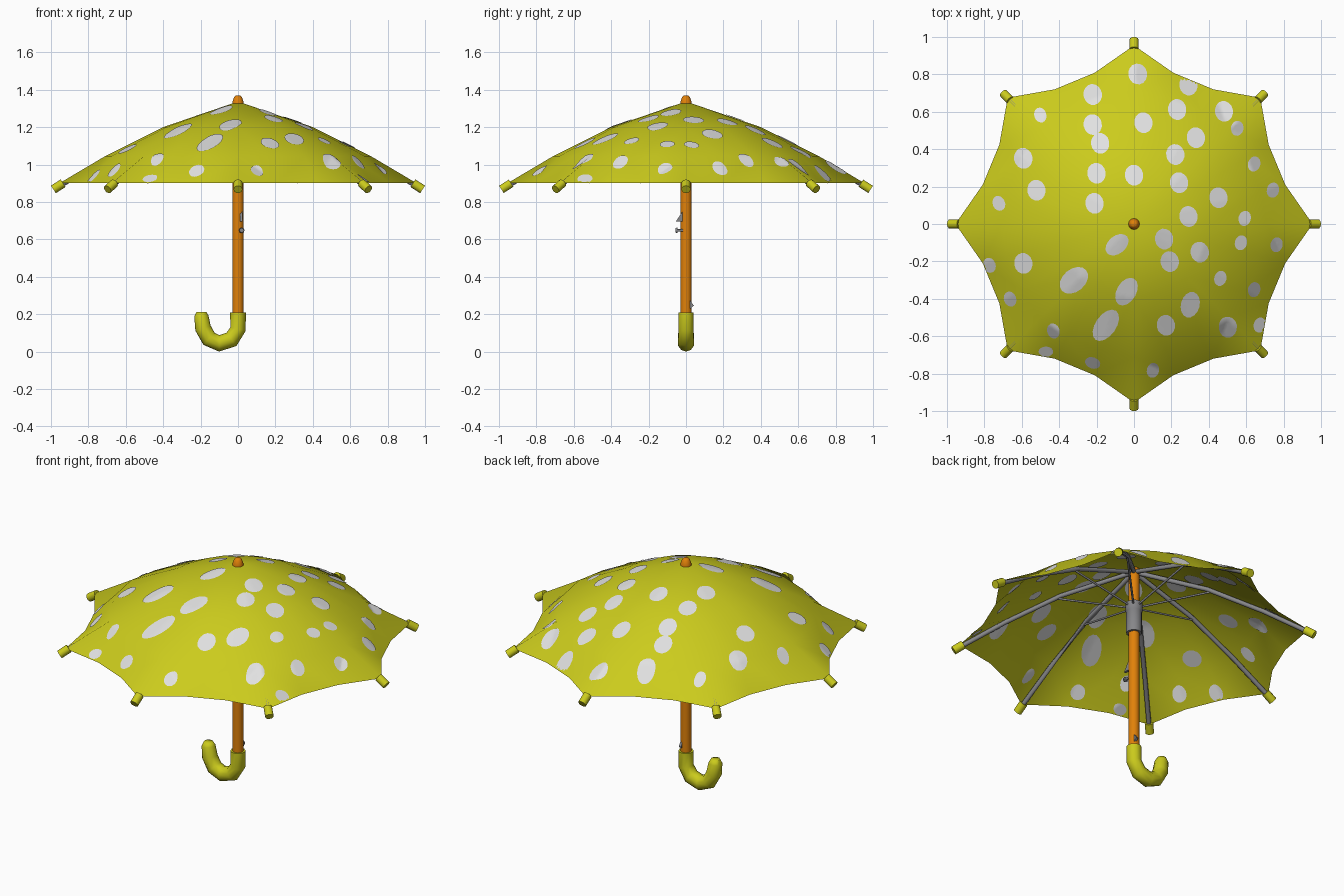
import bpy, bmesh, math
from mathutils import Vector
from mathutils.bvhtree import BVHTree

if "Cube" in bpy.data.objects:
    bpy.data.objects.remove(bpy.data.objects["Cube"])


def material(name, rgb):
    m = bpy.data.materials.new(name)
    m.diffuse_color = (*rgb, 1)
    m.use_nodes = True
    m.node_tree.nodes["Principled BSDF"].inputs["Base Color"].default_value = m.diffuse_color
    return m


YELLOW = material("yellow", (0.60, 0.60, 0.012))
WHITE = material("white", (0.75, 0.75, 0.75))
ORANGE = material("orange", (0.75, 0.22, 0.003))
GREY = material("grey", (0.24, 0.24, 0.25))


def finish(bm, name, mat, angle=65):
    me = bpy.data.meshes.new(name)
    bm.to_mesh(me)
    bm.free()
    me.materials.append(mat)
    ob = bpy.data.objects.new(name, me)
    bpy.context.collection.objects.link(ob)
    bpy.ops.object.select_all(action='DESELECT')
    ob.select_set(True)
    bpy.context.view_layer.objects.active = ob
    bpy.ops.object.shade_smooth_by_angle(angle=math.radians(angle))
    return ob


def add_tube(bm, pts, radii, sides):
    """Capped tube along points, with one radius per point."""
    pts = [Vector(p) for p in pts]
    rings = []
    for i, p in enumerate(pts):
        t = (pts[min(i + 1, len(pts) - 1)] - pts[max(i - 1, 0)]).normalized()
        side = Vector((0, 1, 0)) if abs(t.y) < 0.9 else Vector((1, 0, 0))
        u = t.cross(side).normalized()
        v = t.cross(u)
        rings.append([bm.verts.new(p + radii[i] * (math.cos(a) * u + math.sin(a) * v))
                      for a in (2 * math.pi * k / sides for k in range(sides))])
    for a, b in zip(rings, rings[1:]):
        for k in range(sides):
            n = (k + 1) % sides
            bm.faces.new((a[k], a[n], b[n], b[k]))
    bm.faces.new(rings[0][::-1])
    bm.faces.new(rings[-1])


def tube(name, mat, pts, radii, sides=12):
    bm = bmesh.new()
    add_tube(bm, pts, radii, sides)
    return finish(bm, name, mat)


def radial(name, mat, rz, radii, sides):
    """One tube per rib, given as (distance from axis, height) points."""
    bm = bmesh.new()
    for k in range(8):
        c, s = math.cos(k * math.pi / 4), math.sin(k * math.pi / 4)
        add_tube(bm, [(r * c, r * s, z) for r, z in rz], radii, sides)
    return finish(bm, name, mat)


# Canopy: eight bulging panels whose hems curve in between the ribs
PROFILE = [(0.4, 1.2, 0.985), (0.71, 1.045, 0.985), (0.955, 0.9, 0.875)]
bm = bmesh.new()
apex = bm.verts.new((0, 0, 1.337))
rows = []
for r, z, pinch in PROFILE:
    row = []
    for k in range(24):
        a = math.radians(45 * (k // 3) + (0, 14.5, 30.5)[k % 3])
        d = r if k % 3 == 0 else r * pinch
        row.append(bm.verts.new((d * math.cos(a), d * math.sin(a), z)))
    rows.append(row)
for k in range(24):
    n = (k + 1) % 24
    bm.faces.new((apex, rows[0][k], rows[0][n]))
    for a, b in zip(rows, rows[1:]):
        bm.faces.new((a[k], b[k], b[n], a[n]))
bmesh.ops.triangulate(bm, faces=bm.faces[:])
tree = BVHTree.FromBMesh(bm)
canopy = finish(bm, "canopy", YELLOW)
# Crease along the ribs, where the panels are sewn together
sharp = canopy.data.attributes.get("sharp_edge") or \
    canopy.data.attributes.new("sharp_edge", 'BOOLEAN', 'EDGE')
for e in canopy.data.edges:
    p, q = (canopy.data.vertices[i].co for i in e.vertices)
    m = (p + q) / 2
    on_rib = abs(p.x * q.y - p.y * q.x) < 1e-4
    turn = math.degrees(math.atan2(m.y, m.x)) % 45
    sharp.data[e.index].value = on_rib and min(turn, 45 - turn) < 1

# Spots: thin plates draped on both sides of the canopy
ROUND = [(.02, .80), (.29, .74), (-.22, .69), (.23, .61), (.48, .60), (-.22, .53), (.05, .54),
         (-.18, .43), (.33, .46), (-.59, .35), (.22, .37), (-.20, .27), (0, .26), (-.52, .18),
         (.24, .22), (.45, .14), (-.21, .11), (.29, .04), (.16, -.08), (.19, -.20), (.35, -.15),
         (-.59, -.21), (.17, -.54), (.50, -.55)]
SMALL = [(-.50, .58), (.55, .51), (.64, .32), (.74, .18), (-.72, .11), (.59, .03), (.57, -.10),
         (.76, -.11), (-.77, -.22), (.46, -.29), (.64, -.35), (-.66, -.40), (-.43, -.57),
         (.67, -.54), (.10, -.78)]
# x, y, half length, half width, turn in degrees
LONG = [(-.09, -.11, .07, .047, 40), (-.32, -.30, .085, .06, 40), (-.04, -.36, .08, .052, 60),
        (.30, -.43, .07, .05, 75), (-.15, -.54, .095, .055, 55), (-.47, -.68, .04, .027, 0),
        (-.22, -.74, .042, .03, -20)]
spots = [(x, y, .056, .049, 100) for x, y in ROUND]
spots += [(x, y, .041, .033, 75 if x > 0 else 110) for x, y in SMALL] + LONG
bm = bmesh.new()
N = 16
for x, y, la, lb, turn in spots:
    ct, st = math.cos(math.radians(turn)), math.sin(math.radians(turn))
    for off in (0.004, -0.004):
        def drape(f, k):
            u = la * f * math.cos(2 * math.pi * k / N)
            v = lb * f * math.sin(2 * math.pi * k / N)
            px, py = x + u * ct - v * st, y + u * st + v * ct
            hit, nor = tree.ray_cast(Vector((px, py, 3)), Vector((0, 0, -1)))[:2]
            if hit is None:
                return None
            return bm.verts.new(hit + nor * (off if nor.z > 0 else -off))

        rings = [[drape(f, k) for k in range(N)] for f in (0.25, 0.5, 0.75, 1)]
        mid = drape(0, 0)
        quads = []
        for k in range(N):
            n = (k + 1) % N
            quads.append((mid, rings[0][k], rings[0][n]))
            for a, b in zip(rings, rings[1:]):
                quads.append((a[k], b[k], b[n], a[n]))
        for q in quads:
            if all(q):
                bm.faces.new(q if off > 0 else q[::-1])
bmesh.ops.delete(bm, geom=[v for v in bm.verts if not v.link_faces], context='VERTS')
finish(bm, "canopy_spots", WHITE)

# Shaft and top cap
tube("shaft", ORANGE, [(0, 0, 0.18), (0, 0, 1.325)], [0.03, 0.03])
tube("top_cap", ORANGE, [(0, 0, 1.315), (0, 0, 1.335), (0, 0, 1.36), (0, 0, 1.368)],
     [0.031, 0.03, 0.021, 0.012])

# Hooked handle
tube("handle", YELLOW,
     [(0, 0, .21), (0, 0, .12), (-.035, 0, .065), (-.1, 0, .044), (-.155, 0, .068),
      (-.187, 0, .125), (-.196, 0, .19), (-.196, 0, .212)],
     [.042, .042, .044, .044, .044, .043, .038, .026], 10)

# Ribs, their end caps, and the stretchers from the slider
radial("ribs", GREY, [(.025, 1.303), (.4, 1.182), (.71, 1.027), (.96, .882)], [.013] * 4, 8)
radial("rib_caps", YELLOW, [(.935, .9), (.987, .867)], [.024, .024], 10)
radial("stretchers", GREY, [(.035, 1.09), (.42, 1.165)], [.006] * 2, 6)

# Slider on the shaft
tube("slider", GREY, [(0, 0, .925), (0, 0, 1.06), (0, 0, 1.065), (0, 0, 1.11)],
     [.043, .043, .048, .048])

# Spring catches: thin wedges sticking out of the shaft
for name, x, side, z0, z1, out in (("upper_catch", .018, -1, .695, .75, .055),
                                   ("lower_catch", .012, 1, .225, .28, .042)):
    bm = bmesh.new()
    low = z0 if side < 0 else z0 + 0.02
    faces = [[bm.verts.new((x + dx, side * d, z)) for d, z in ((.018, z0), (out, low), (.018, z1))]
             for dx in (-.007, .007)]
    bm.faces.new(faces[0])
    bm.faces.new(faces[1][::-1])
    for k in range(3):
        n = (k + 1) % 3
        bm.faces.new((faces[0][k], faces[1][k], faces[1][n], faces[0][n]))
    bmesh.ops.recalc_face_normals(bm, faces=bm.faces[:])
    finish(bm, name, GREY, 20)

# Stop knob below the upper catch
tube("stop_knob", GREY, [(.02, -.015, .648), (.02, -.045, .648), (.02, -.046, .648), (.02, -.056, .648)],
     [.007, .007, .015, .012], 8)
